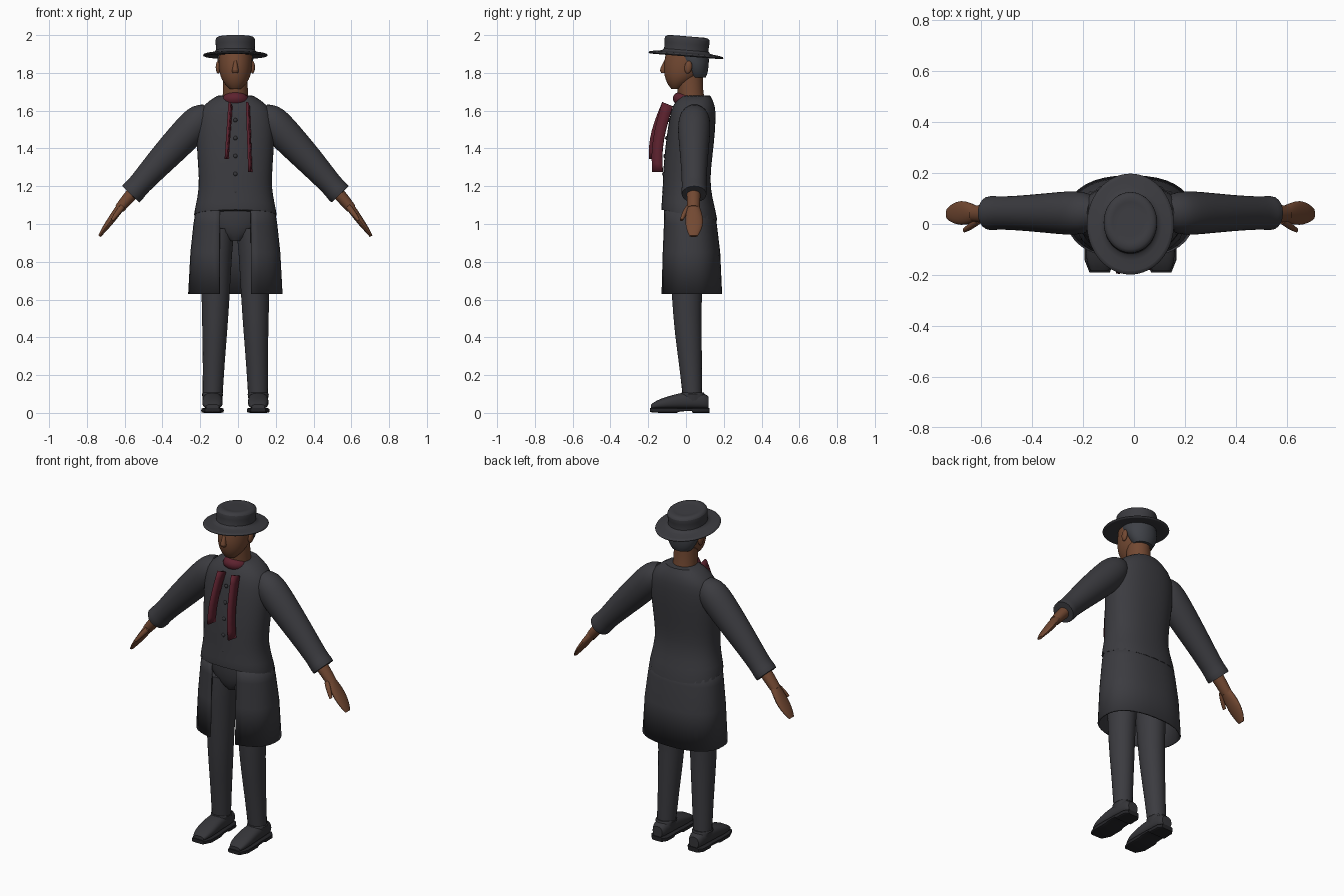
import bpy, bmesh, math
from mathutils import Vector

if "Cube" in bpy.data.objects:
    bpy.data.objects.remove(bpy.data.objects["Cube"], do_unlink=True)

CX = -0.014  # body centreline


def material(name, rgb):
    m = bpy.data.materials.new(name)
    m.use_nodes = True
    m.diffuse_color = (*rgb, 1)
    b = m.node_tree.nodes["Principled BSDF"]
    b.inputs["Base Color"].default_value = (*rgb, 1)
    b.inputs["Roughness"].default_value = 0.8
    return m


CLOTH = material("charcoal cloth", (0.044, 0.044, 0.051))
LEATHER = material("black leather", (0.036, 0.036, 0.041))
SOLE = material("sole black", (0.018, 0.018, 0.021))
HAIR = material("dark grey hair", (0.05, 0.054, 0.064))
SKIN = material("brown skin", (0.17, 0.066, 0.032))
SCARF = material("wine red scarf", (0.11, 0.016, 0.028))


def finish(name, bm, mat, angle=40):
    bmesh.ops.recalc_face_normals(bm, faces=bm.faces)
    me = bpy.data.meshes.new(name)
    bm.to_mesh(me)
    bm.free()
    ob = bpy.data.objects.new(name, me)
    bpy.context.collection.objects.link(ob)
    me.materials.append(mat)
    bpy.ops.object.select_all(action="DESELECT")
    ob.select_set(True)
    bpy.context.view_layer.objects.active = ob
    bpy.ops.object.shade_smooth_by_angle(angle=math.radians(angle))
    return ob


def loft(name, sections, mat, n=20, power=1.0, sub=1, gap=0, caps=True):
    """Skin elliptical sections given as (centre, half axis a, half axis b).
    A gap leaves the front open by that half width."""
    bm = bmesh.new()
    crease = bm.edges.layers.float.new("crease_edge")
    rings = []
    for c, a, b in sections:
        c, a, b = Vector(c), Vector(a), Vector(b)
        start = math.asin(gap / a.length)
        count = n + 1 if gap else n
        ring = []
        for i in range(count):
            t = -math.pi / 2 + start + (2 * math.pi - 2 * start) * i / n
            u, v = math.cos(t), math.sin(t)
            u = math.copysign(abs(u) ** power, u)
            v = math.copysign(abs(v) ** power, v)
            ring.append(bm.verts.new(c + a * u + b * v))
        rings.append(ring)
    for r, s in zip(rings, rings[1:]):
        for i in range(n):
            j = (i + 1) % len(r)
            bm.faces.new((r[i], r[j], s[j], s[i]))
    if caps and not gap:
        for r in (rings[0], rings[-1]):
            for e in bm.faces.new(r).edges:
                e[crease] = 0.9
    ob = finish(name, bm, mat)
    if sub:
        m = ob.modifiers.new("smooth", "SUBSURF")
        m.levels = m.render_levels = sub
    return ob


def upright(rows, x=0):
    """Rows of z, y centre, x radius, y radius, optional x offset and hem tilt."""
    return [((CX + x + (r[4] if len(r) > 4 else 0), r[1], r[0]), (r[2], 0, 0),
             (0, r[3], r[5] if len(r) > 5 else 0)) for r in rows]


def limb(name, side, rows, mat, **kw):
    """Rows of x, z, y, thickness radius, y radius along a sideways limb."""
    secs = []
    for i, (x, z, y, rp, ry) in enumerate(rows):
        p, q = rows[max(i - 1, 0)], rows[min(i + 1, len(rows) - 1)]
        d = Vector((q[0] - p[0], 0, q[1] - p[1])).normalized()
        secs.append(((CX + side * x, y, z), (-d.z * rp * side, 0, d.x * rp), (0, ry, 0)))
    return loft(name, secs, mat, **kw)


def ball(name, c, size, mat, rot=0):
    bm = bmesh.new()
    bmesh.ops.create_uvsphere(bm, u_segments=16, v_segments=10, radius=1)
    ob = finish(name, bm, mat)
    ob.location, ob.scale, ob.rotation_euler.x = c, size, rot
    return ob


# Jacket body, its hem hanging lower at the back
loft("jacket", upright([
    (1.045, .018, .222, .15, 0, -.03), (1.1, .012, .212, .142, 0, -.012),
    (1.19, .002, .192, .126), (1.3, .006, .198, .127), (1.44, .022, .208, .129),
    (1.56, .035, .209, .124), (1.63, .042, .177, .114), (1.68, .05, .095, .08),
]), CLOTH, n=24, power=.88)

# Open-fronted coat skirt
skirt = loft("coat_skirt", upright([
    (1.1, .012, .205, .135), (1.0, .02, .222, .143), (.85, .026, .238, .155),
    (.63, .028, .25, .163),
]), CLOTH, n=32, power=.85, gap=.07, sub=0)
shell = skirt.modifiers.new("thickness", "SOLIDIFY")
shell.thickness = .01

# Jacket buttons
for i in range(5):
    z = 1.17 + i * .095
    ball("button", (CX, -.118 + max(0, z - 1.3) * .1, z), (.011, .008, .011), LEATHER)

# Trousers
loft("trouser_seat", upright([
    (.91, .01, .04, .07), (.95, .01, .13, .095), (1.02, .01, .17, .11), (1.1, .01, .18, .11),
]), CLOTH)

for side, word in ((-1, "right"), (1, "left")):
    loft(word + "_trouser_leg", upright([
        (.98, .01, .085, .1, side * .088), (.85, .006, .083, .096, side * .1),
        (.6, .003, .075, .078, side * .105), (.42, .012, .066, .073, side * .109),
        (.25, .024, .058, .06, side * .115), (.1, .033, .054, .053, side * .12),
    ]), CLOTH)

    # Sleeve and turned cuff
    limb(word + "_sleeve", side, [
        (.14, 1.6, .045, .045, .05), (.172, 1.572, .045, .079, .08),
        (.215, 1.525, .043, .09, .088), (.275, 1.46, .043, .088, .085),
        (.395, 1.335, .043, .077, .072), (.52, 1.195, .043, .059, .064),
        (.532, 1.181, .043, .066, .069), (.555, 1.157, .043, .064, .067),
    ], CLOTH)

    # Forearm, hand and thumb
    limb(word + "_wrist", side, [
        (.52, 1.19, .04, .036, .04), (.57, 1.135, .04, .033, .037),
        (.615, 1.08, .04, .028, .034),
    ], SKIN, n=12)
    limb(word + "_hand", side, [
        (.6, 1.1, .04, .024, .03), (.63, 1.06, .042, .023, .044),
        (.665, 1.01, .044, .02, .052), (.7, .965, .042, .014, .04),
        (.719, .935, .04, .008, .022),
    ], SKIN, n=12)
    limb(word + "_thumb", side, [
        (.595, 1.095, .015, .016, .016), (.625, 1.058, -.008, .016, .015),
        (.652, 1.02, -.024, .009, .01),
    ], SKIN, n=10)

    # Shoe upper, built from heel to toe
    x = CX + side * .121
    loft(word + "_shoe", [((x, y, .02 + h / 2), (w, 0, 0), (0, 0, h / 2)) for y, h, w in (
        (.12, .065, .032), (.1, .085, .046), (.03, .092, .052), (-.04, .085, .054),
        (-.1, .066, .056), (-.155, .048, .05), (-.185, .025, .035))],
        LEATHER, power=.8)
    loft(word + "_shoe_collar", upright([
        (.06, .035, .05, .066, side * .121), (.1, .035, .056, .064, side * .121),
        (.108, .035, .05, .058, side * .121)]), LEATHER, sub=0)
    # Flat sole with a raised waist before the heel
    loft(word + "_sole", [((x, y, (lo + .026) / 2), (w, 0, 0), (0, 0, (.026 - lo) / 2))
         for y, lo, w in ((.124, 0, .035), (.1, 0, .054), (.035, 0, .056),
                          (.03, .01, .056), (-.03, .008, .058), (-.05, 0, .06),
                          (-.14, 0, .06), (-.19, .004, .04))],
         SOLE, n=16, power=.35, sub=0)

    # Ear
    ball(word + "_ear", (CX + side * .091, .012, 1.83), (.013, .02, .034), SKIN, -.15)

# Neck and head
loft("neck", upright([
    (1.62, .035, .072, .072), (1.7, .022, .066, .068), (1.8, .018, .066, .072)]), SKIN)
loft("head", upright([
    (1.715, -.052, .03, .026), (1.735, -.045, .052, .05), (1.765, -.026, .074, .084),
    (1.8, -.014, .085, .104), (1.84, -.008, .09, .112), (1.91, 0, .09, .108),
]), SKIN)
loft("nose", upright([
    (1.8, -.118, .016, .014), (1.812, -.122, .02, .02), (1.84, -.115, .012, .015),
    (1.865, -.106, .009, .01)]), SKIN, n=10)

# Cropped hair around the back and temples
loft("hair", upright([
    (1.775, .06, .06, .045), (1.8, .056, .08, .06), (1.84, .05, .094, .071),
    (1.87, .03, .097, .093), (1.91, .02, .096, .1)]), HAIR)

# Flat-crowned hat, tipped up at the front
hat = loft("hat", [((0, 0, z), (rx, 0, 0), (0, ry, 0)) for z, rx, ry in (
    (-.006, .1, .118), (-.01, .14, .165), (-.012, .168, .196), (-.004, .174, .202),
    (.004, .168, .196), (.009, .12, .14), (.016, .1, .114), (.06, .106, .12),
    (.083, .106, .122), (.094, .096, .11), (.097, .075, .085), (.092, .066, .074),
    (.093, .03, .035))], CLOTH, n=32)
hat.location = (CX, 0, 1.898)
hat.rotation_euler.x = -.08

# Scarf wrapped round the neck, low at the back
bm = bmesh.new()
N, M = 24, 10
grid = [[bm.verts.new(((.052 + .024 * math.cos(q)) * math.cos(p),
                       (.06 + .026 * math.cos(q)) * math.sin(p), .03 * math.sin(q)))
         for q in [2 * math.pi * j / M for j in range(M)]]
        for p in [2 * math.pi * i / N for i in range(N)]]
for i in range(N):
    for j in range(M):
        k, l = (i + 1) % N, (j + 1) % M
        bm.faces.new((grid[i][j], grid[k][j], grid[k][l], grid[i][l]))
wrap = finish("scarf_wrap", bm, SCARF)
wrap.location, wrap.rotation_euler.x = (CX, .014, 1.65), -.28

# Hanging scarf ends, standing edge-on to the chest
for word, x0, lean, length in (("right", -.04, -.02, .3), ("left", .052, .013, .37)):
    bm = bmesh.new()
    rows = []
    for i in range(9):
        t = i / 8
        z = 1.645 - length * t
        y = -.125 - .07 * math.sin(min(1, t * 1.15) * math.pi / 2) + (.017 * t if length > .33 else 0)
        rows.append([bm.verts.new((x0 + lean * t + dx, y + dy, z - dz * (1 - t)))
                     for dx, dy, dz in ((-.005, 0, 0), (.005, .055, .022))])
    for a, b in zip(rows, rows[1:]):
        bm.faces.new((a[0], a[1], b[1], b[0]))
    end = finish(word + "_scarf_end", bm, SCARF)
    m = end.modifiers.new("thickness", "SOLIDIFY")
    m.thickness, m.offset = .012, 0
